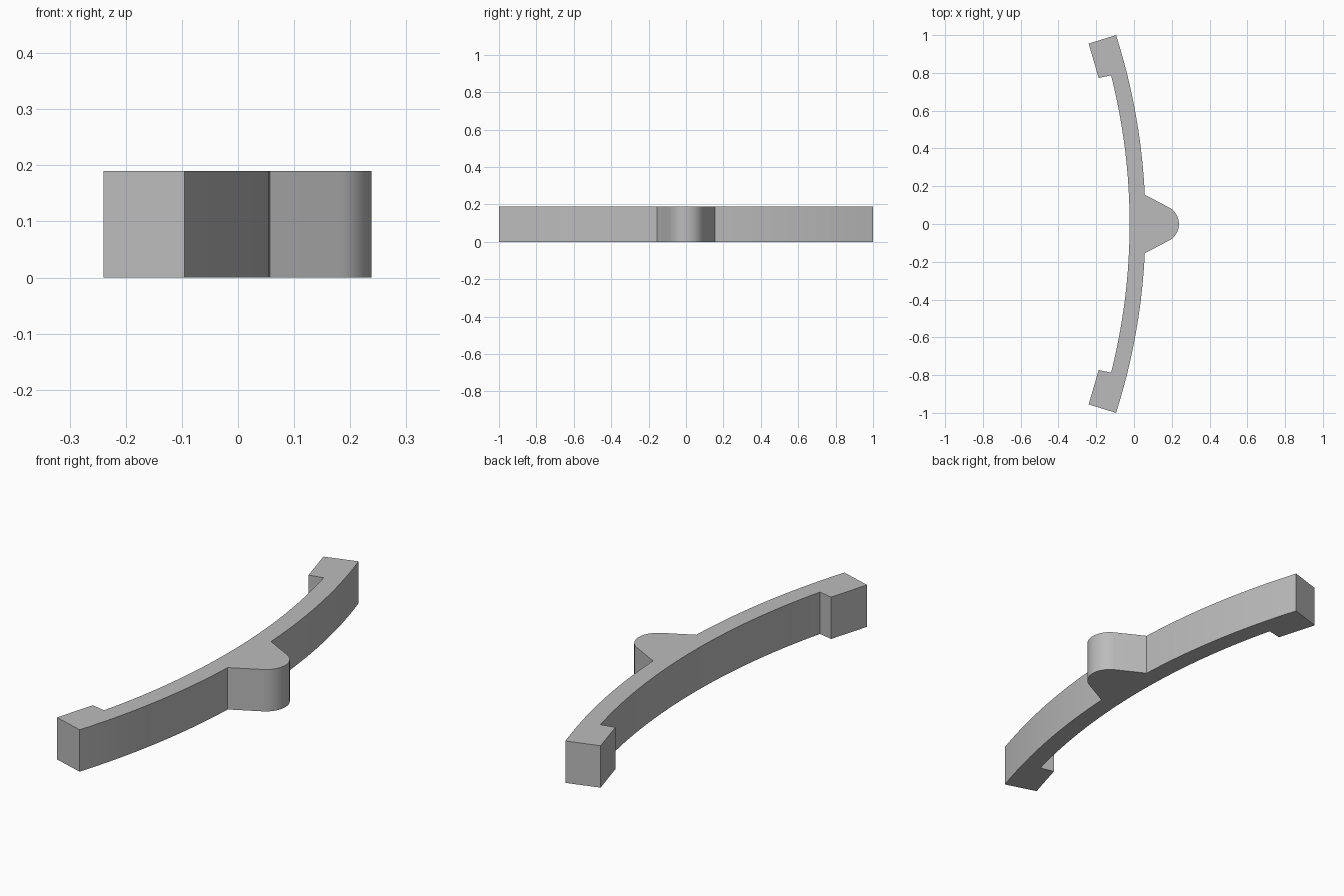
import bpy, bmesh
from math import sin, cos, asin, atan2, radians

cube = bpy.data.objects.get("Cube")
if cube:
    bpy.data.objects.remove(cube, do_unlink=True)

HEIGHT = 0.19
R_OUT, R_IN = 3.29, 3.206      # bow radii sharing one centre
CX = 0.0607 - R_OUT            # bow centre
PAD_X, PAD_R = 0.139, 0.099    # rounded nose of the central lug


def arc(cx, r, a0, a1, n):
    """Points along an arc from angle a0 to a1."""
    return [(cx + r * cos(a0 + (a1 - a0) * i / n),
             r * sin(a0 + (a1 - a0) * i / n)) for i in range(n + 1)]


# Half outline, from the lug tip round the +y end to the middle of the inside
half = arc(PAD_X, PAD_R, 0, radians(62), 12)
half += arc(CX, R_OUT, asin(0.155 / R_OUT), asin(1 / R_OUT), 16)
half += [(-0.24, 0.955), (-0.187, 0.773)]
half += arc(CX, R_IN, asin(0.787 / R_IN), 0, 16)

# Mirror the half outline across y = 0
outline = half + [(x, -y) for x, y in reversed(half[1:-1])]

# Extrude the outline into a solid
bm = bmesh.new()
base = bm.faces.new([bm.verts.new((x, y, 0)) for x, y in outline])
ext = bmesh.ops.extrude_face_region(bm, geom=[base], use_keep_orig=True)
top = [g for g in ext["geom"] if isinstance(g, bmesh.types.BMVert)]
bmesh.ops.translate(bm, vec=(0, 0, HEIGHT), verts=top)
bmesh.ops.recalc_face_normals(bm, faces=bm.faces)
mesh = bpy.data.meshes.new("curved_handle")
bm.to_mesh(mesh)
bm.free()

# Plain grey material
grey = bpy.data.materials.new("grey")
grey.use_nodes = True
colour = (0.5, 0.5, 0.5, 1)
grey.diffuse_color = colour
for node in grey.node_tree.nodes:
    if node.type == "BSDF_PRINCIPLED":
        node.inputs["Base Color"].default_value = colour
mesh.materials.append(grey)

# Smooth curved walls, crisp corners
handle = bpy.data.objects.new("curved_handle", mesh)
bpy.context.collection.objects.link(handle)
bpy.ops.object.select_all(action="DESELECT")
handle.select_set(True)
bpy.context.view_layer.objects.active = handle
bpy.ops.object.shade_smooth_by_angle(angle=radians(20))
